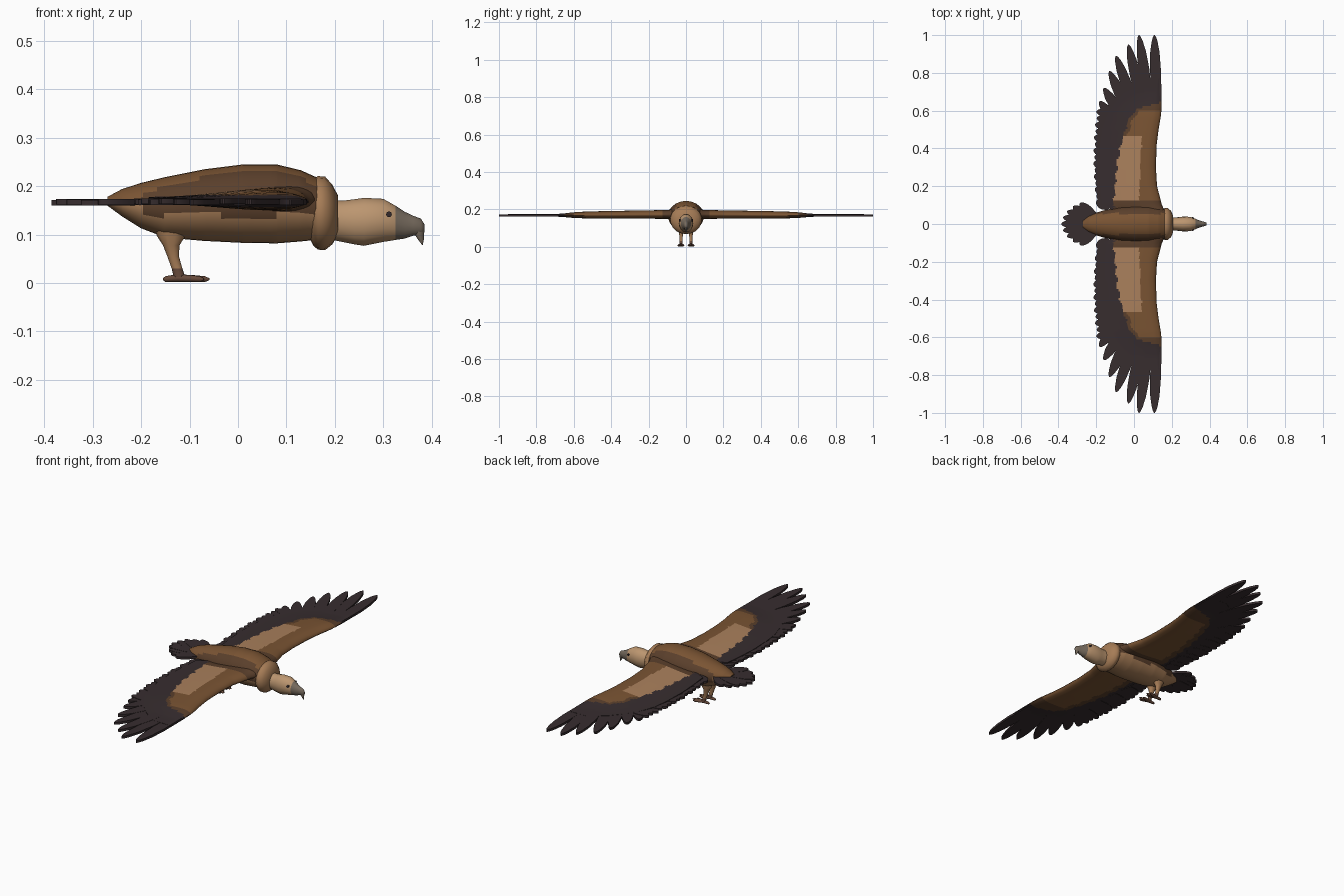
import bpy, bmesh, math
from mathutils import Vector

cube = bpy.data.objects.get("Cube")
if cube:
    bpy.data.objects.remove(cube)


def material(name, hex_code):
    srgb = [int(hex_code[i:i + 2], 16) / 255 for i in (0, 2, 4)]
    colour = [((c + 0.055) / 1.055) ** 2.4 for c in srgb] + [1]
    mat = bpy.data.materials.new(name)
    mat.use_nodes = True
    mat.diffuse_color = colour
    bsdf = mat.node_tree.nodes["Principled BSDF"]
    bsdf.inputs["Base Color"].default_value = colour
    bsdf.inputs["Roughness"].default_value = 0.9
    return mat


BLACK = material("flight feather black", "372D2F")
BROWN = material("covert brown", "7A5433")
UMBER = material("dark umber", "5A3F2B")
TAN = material("pale tan", "AA805C")
RUFF = material("ruff buff", "A67C56")
SKIN = material("head cream", "BC9670")
BEAK = material("beak grey", "776B5E")
FOOT = material("foot brown", "66493A")


def interp(table, t):
    """Linear lookup of a row of values in a table keyed by its first column."""
    if t <= table[0][0]:
        return table[0][1:]
    for a, b in zip(table, table[1:]):
        if t <= b[0]:
            f = (t - a[0]) / (b[0] - a[0])
            return [p + (q - p) * f for p, q in zip(a[1:], b[1:])]
    return table[-1][1:]


def finish(name, bm, mats, rule=None, mirror=False, angle=50):
    bmesh.ops.recalc_face_normals(bm, faces=bm.faces)
    if rule:
        for f in bm.faces:
            f.material_index = mats.index(rule(f.calc_center_median(), f.normal))
    mesh = bpy.data.meshes.new(name)
    bm.to_mesh(mesh)
    bm.free()
    obj = bpy.data.objects.new(name, mesh)
    bpy.context.collection.objects.link(obj)
    for m in mats:
        mesh.materials.append(m)
    bpy.ops.object.select_all(action="DESELECT")
    obj.select_set(True)
    bpy.context.view_layer.objects.active = obj
    bpy.ops.object.shade_smooth_by_angle(angle=math.radians(angle))
    if mirror:
        mod = obj.modifiers.new("Mirror", "MIRROR")
        mod.use_axis = (False, True, False)
        mod.use_bisect_axis = (False, False, False)
        mod.use_mirror_merge = False
    return obj


def loft(bm, rings):
    """Skin a list of closed point rings and cap both ends."""
    rows = [[bm.verts.new(p) for p in ring] for ring in rings]
    n = len(rows[0])
    for a, b in zip(rows, rows[1:]):
        for i in range(n):
            j = (i + 1) % n
            bm.faces.new((a[i], a[j], b[j], b[i]))
    bm.faces.new(rows[0])
    bm.faces.new(rows[-1])


def oval(centre, a, b, n):
    c, a, b = Vector(centre), Vector(a), Vector(b)
    turns = [2 * math.pi * i / n for i in range(n)]
    return [c + a * math.cos(t) + b * math.sin(t) for t in turns]


def along_x(table, steps, n):
    """Oval rings from rows of x, bottom, top, half width."""
    x0, x1 = table[0][0], table[-1][0]
    xs = sorted({r[0] for r in table} | {x0 + (x1 - x0) * i / steps for i in range(steps)})
    rings = []
    for x in xs:
        lo, hi, w = interp(table, x)
        rings.append(oval((x, 0, (lo + hi) / 2), (0, w, 0), (0, 0, (hi - lo) / 2), n))
    return rings


# Body
BODY = [(-.27, .16, .178, .02), (-.24, .138, .194, .042), (-.2, .113, .207, .06),
        (-.15, .094, .219, .075), (-.07, .087, .235, .09), (.01, .083, .245, .096),
        (.08, .082, .245, .096), (.13, .086, .233, .09), (.17, .09, .215, .078)]


def body_colour(c, n):
    if c.z < .14 or (c.x < -.19 and c.z < .165):
        return RUFF
    return BROWN if abs(c.y) < .055 and c.z > .17 else UMBER


bm = bmesh.new()
loft(bm, along_x(BODY, 30, 32))
finish("body", bm, [RUFF, BROWN, UMBER], body_colour)

# Neck ruff
bm = bmesh.new()
loft(bm, along_x([(.145, .1, .2, .06), (.155, .078, .215, .078), (.165, .069, .221, .085),
                  (.18, .068, .22, .084), (.195, .08, .203, .07), (.207, .1, .18, .045)], 1, 20))
finish("neck_ruff", bm, [RUFF], angle=60)

# Neck and head, with the bill as part of the same skin
HEAD = [(.19, .09, .172, .036), (.215, .085, .17, .034), (.24, .08, .173, .037),
        (.26, .077, .176, .039), (.3, .085, .174, .038), (.325, .089, .16, .028),
        (.345, .092, .147, .019), (.362, .098, .139, .014), (.378, .1, .133, .01),
        (.385, .105, .122, .005)]
bm = bmesh.new()
loft(bm, along_x(HEAD, 1, 16))
finish("head", bm, [SKIN, BEAK], lambda c, n: BEAK if c.x > .325 else SKIN, angle=60)

# Hooked bill tip
bm = bmesh.new()
loft(bm, [oval((x, 0, z), (r, 0, 0), (0, r * .8, 0), 8)
          for x, z, r in ((.371, .122, .012), (.373, .105, .011), (.378, .09, .006), (.381, .079, .001))])
finish("bill_hook", bm, [BEAK])

# Eyes
bm = bmesh.new()
loft(bm, [oval((.312, y, .142), (.006, -.002, 0), (0, 0, .006), 10) for y in (.029, .036)])
finish("eyes", bm, [BLACK], mirror=True)

# Wing arm: span y against leading x, trailing x, bulge, covert edge x
WING = [(.04, .17, -.1, .024, -.1), (.08, .158, -.12, .022, -.11), (.1, .148, -.17, .02, -.11),
        (.2, .122, -.18, .018, -.1), (.3, .116, -.185, .017, -.092), (.42, .12, -.18, .016, -.068),
        (.5, .13, -.17, .014, -.045), (.57, .142, -.145, .012, -.02), (.61, .146, -.12, .009, .02),
        (.65, .146, -.095, .004, .15), (.7, .146, -.05, 0, .2), (.77, .143, .035, 0, .2)]
CHORD = 36


def wing_ring(y):
    lead, trail, bulge, _ = interp(WING, y)
    upper, lower = [], []
    for i in range(CHORD + 1):
        u = i / CHORD
        t = .007 * min(1, (1 - u) * 6 + .3) + bulge * 3.3 * u * u * math.sqrt(1 - u)
        x = trail + (lead - trail) * u
        z = .172 - .006 * min(1, y)
        upper.append((x, y, z + t))
        lower.append((x, y, z - t * .85))
    return upper + lower[::-1]


def wing_colour(c, n):
    edge = interp(WING, c.y)[3] + .006 * math.sin(c.y * 90)
    if c.x < edge:
        return BLACK
    if c.y < .12:
        return UMBER
    if n.z < 0:
        return UMBER if c.x < edge + .03 or c.y > .55 else BROWN
    if c.y < .47 and c.x < .02 + .05 * c.y:
        return TAN
    return UMBER if c.x < edge + .02 or c.y > .6 else BROWN


bm = bmesh.new()
loft(bm, [wing_ring(.04 + .73 * i / 60) for i in range(61)])
finish("wing_arms", bm, [BLACK, UMBER, BROWN, TAN], wing_colour, mirror=True)


def blade(bm, base, tip, width, z, thick=.006):
    """Flat feather with a rounded point."""
    a, b = Vector((*base, z)), Vector((*tip, z))
    side = (b - a).cross(Vector((0, 0, 1))).normalized() * width
    shape = [(0, .8), (.5, 1), (.75, .85), (.9, .55), (.97, .3), (1, .06)]
    rim = [a.lerp(b, s) + side * w for s, w in shape]
    rim += [a.lerp(b, s) - side * w for s, w in reversed(shape)]
    up = Vector((0, 0, thick))
    loft(bm, [[p - up for p in rim], [p + up for p in rim]])


# Long finger feathers at the wing tip
bm = bmesh.new()
FINGERS = [((.118, .64), (.108, 1.0)), ((.078, .64), (.026, 1.0)), ((.045, .62), (-.03, .95)),
           ((.01, .6), (-.095, .89)), ((-.02, .57), (-.13, .81)), ((-.045, .54), (-.16, .72)),
           ((-.07, .5), (-.182, .65))]
for i, (base, tip) in enumerate(FINGERS):
    blade(bm, base, tip, .029, .167 + .001 * (i % 3))
finish("finger_feathers", bm, [BLACK], mirror=True, angle=30)

# Short feathers along the trailing edge
bm = bmesh.new()
for i in range(15):
    y = .115 + .034 * i
    tip_x = -.2 - .015 * math.sin(math.pi * i / 14) + .006 * (i % 2)
    blade(bm, (interp(WING, y)[3] - .02, y - .02), (tip_x, y + .004), .03, .167 + .001 * (i % 3))
finish("trailing_feathers", bm, [BLACK], mirror=True, angle=30)

# Tail fan
bm = bmesh.new()
for i in range(-4, 5):
    t = math.radians(i * 15)
    reach = .185 - .0035 * abs(i)
    blade(bm, (-.2, .006 * i), (-.2 - reach * math.cos(t), reach * .75 * math.sin(t)),
          .028, .166 + .001 * (i % 3))
finish("tail_fan", bm, [BLACK], angle=30)

# Legs
bm = bmesh.new()
loft(bm, [oval((x, .026, z), (a, 0, 0), (0, b, 0), 10)
          for x, z, a, b in ((-.13, .13, .045, .022), (-.138, .098, .03, .018), (-.138, .078, .017, .013),
                             (-.134, .055, .012, .009), (-.126, .03, .011, .008), (-.121, .012, .012, .009))])
finish("legs", bm, [RUFF, FOOT], lambda c, n: RUFF if c.z > .03 else FOOT, mirror=True)

# Toes
bm = bmesh.new()
for dx, dy in ((.062, .002), (.05, .016), (.05, -.013), (-.034, 0)):
    side = Vector((-dy, dx, 0)).normalized()
    loft(bm, [oval((-.121 + dx * s, .026 + dy * s, z), side * r, (0, 0, r), 8)
              for s, z, r in ((0, .01, .008), (.55, .009, .007), (.85, .008, .006), (1, .008, .002))])
finish("toes", bm, [FOOT], mirror=True)
